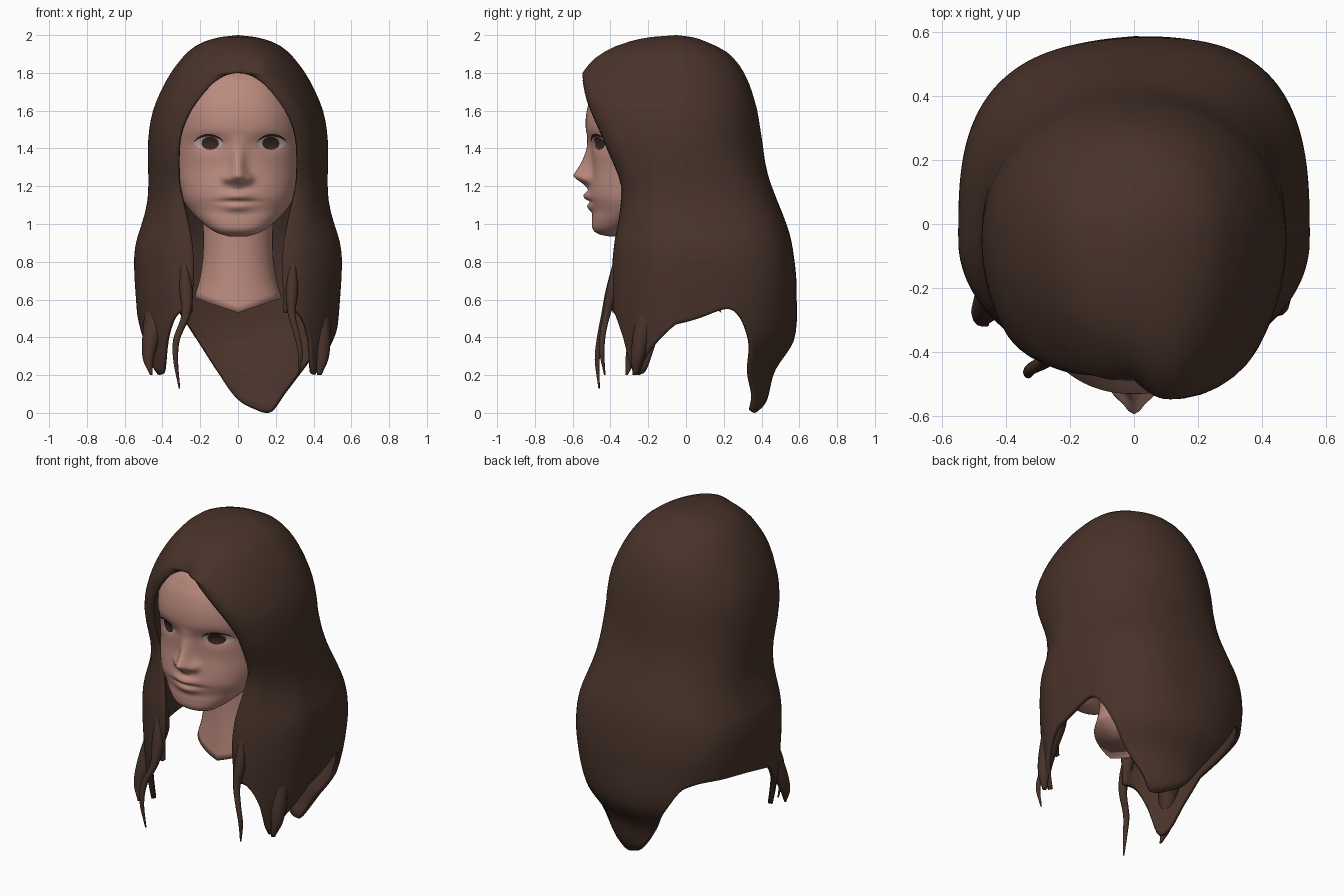
import bpy, bmesh, math

if "Cube" in bpy.data.objects:
    bpy.data.objects.remove(bpy.data.objects["Cube"])

def material(name, rgb):
    m = bpy.data.materials.new(name)
    m.diffuse_color = (*rgb, 1)
    m.use_nodes = True
    m.node_tree.nodes["Principled BSDF"].inputs["Base Color"].default_value = m.diffuse_color
    return m

HAIR = material("dark_brown_hair", (0.066, 0.033, 0.023))
SKIN = material("skin", (0.50, 0.26, 0.21))
IRIS = material("dark_iris", (0.045, 0.022, 0.017))
WHITE = material("eye_white", (0.55, 0.42, 0.38))
LASH = material("eyelash", (0.025, 0.014, 0.012))

def tab(pts, v):
    """Smooth interpolation through (key, value) pairs, clamped at the ends."""
    if v <= pts[0][0]: return pts[0][1]
    if v >= pts[-1][0]: return pts[-1][1]
    k = max(i for i in range(len(pts) - 1) if pts[i][0] <= v)
    def slope(i):
        a, b = pts[max(i - 1, 0)], pts[min(i + 1, len(pts) - 1)]
        return (b[1] - a[1]) / (b[0] - a[0])
    (x0, y0), (x1, y1) = pts[k], pts[k + 1]
    h = x1 - x0
    t = (v - x0) / h
    return (y0 * (2*t**3 - 3*t*t + 1) + y1 * (3*t*t - 2*t**3)
            + h * (slope(k) * (t**3 - 2*t*t + t) + slope(k + 1) * (t**3 - t*t)))

def spow(v, p):
    return math.copysign(abs(v) ** p, v)

def gauss(v, s):
    return math.exp(-(v / s) ** 2)

def grid_object(name, rows, mat, closed=False, cap=False):
    """Skin a list of rows (top to bottom, counter-clockwise from above)."""
    bm = bmesh.new()
    vs = [[bm.verts.new(p) for p in r] for r in rows]
    n = len(rows[0])
    for a, b in zip(vs, vs[1:]):
        for j in range(n if closed else n - 1):
            k = (j + 1) % n
            bm.faces.new((a[j], b[j], b[k], a[k]))
    if cap:
        bm.faces.new(vs[0])
        bm.faces.new(vs[-1][::-1])
    bmesh.ops.remove_doubles(bm, verts=bm.verts, dist=0.0004)
    me = bpy.data.meshes.new(name)
    bm.to_mesh(me)
    bm.free()
    me.materials.append(mat)
    me.polygons.foreach_set("use_smooth", [True] * len(me.polygons))
    ob = bpy.data.objects.new(name, me)
    bpy.context.collection.objects.link(ob)
    return ob

# ---- head: stacked rounded rings with sculpted features on the front
WIDTH = [(.935, .05), (.95, .105), (1.0, .182), (1.1, .275), (1.2, .312), (1.3, .328),
         (1.4, .337), (1.5, .337), (1.6, .325), (1.7, .285), (1.8, .2), (1.86, .05)]
FRONT = [(.935, -.41), (.945, -.46), (.97, -.492), (1.02, -.498), (1.07, -.495), (1.15, -.512),
         (1.3, -.497), (1.4, -.505), (1.5, -.53), (1.6, -.525), (1.7, -.49), (1.8, -.41), (1.86, -.25)]
BACK = [(.935, -.36), (1.0, -.2), (1.1, 0), (1.2, .1), (1.4, .2), (1.6, .2), (1.8, .05), (1.86, -.1)]
NOSE = [(1.18, 0), (1.21, .035), (1.25, .092), (1.27, .09), (1.32, .06), (1.40, .022), (1.47, 0)]
N = 2.2
EYES = (-.155, .18)

def relief(x, z):
    b = tab(NOSE, z) * gauss(x, .036 + .016 * gauss(z - 1.245, .04))
    for s in (-1, 1):
        b += .022 * gauss(x - s * .058, .022) * gauss(z - 1.235, .022)   # nostrils
    for ex in EYES:
        b -= .022 * gauss(x - ex, .085) * gauss(z - 1.43, .045)        # sockets
    lip = gauss(x, .07)
    b += lip * (.032 * gauss(z - 1.148, .026) + .024 * gauss(z - 1.09, .024))
    return b - .012 * gauss(x, .095) * gauss(z - 1.118, .009)          # mouth line

def face_y(x, z):
    w, f, k = tab(WIDTH, z), tab(FRONT, z), tab(BACK, z)
    e = max(0, 1 - abs(x / w) ** N) ** (1 / N)
    return (f + k) / 2 - (k - f) / 2 * e - relief(x, z)

rows = []
for i in range(111):
    z = 1.86 - .925 * i / 110
    w, f, k = tab(WIDTH, z), tab(FRONT, z), tab(BACK, z)
    ring = []
    for j in range(150):
        a = 2 * math.pi * j / 150
        x, c = w * spow(math.sin(a), 2 / N), math.cos(a)
        y = (f + k) / 2 - (k - f) / 2 * spow(c, 2 / N)
        if c > 0:
            y -= relief(x, z) * min(1, c * 3)
        ring.append((x, y, z))
    rows.append(ring)
grid_object("head", rows, SKIN, closed=True, cap=True)

# ---- eyes: thin plates laid on the face
def plate(name, cx, cz, hw, top, bottom, lift, mat):
    rows = []
    for v in range(5, -1, -1):
        row = []
        for j in range(25):
            u = -1 + j / 12
            z = cz + bottom(u) + (top(u) - bottom(u)) * v / 5
            x = cx + u * hw
            row.append((x, face_y(x, z) - lift, z))
        rows.append(row)
    grid_object(name, rows, mat)

def arc(h, p):
    return lambda u: h * max(0, 1 - u * u) ** p

for side, ex in zip(("left", "right"), EYES):
    plate(side + "_eye_white", ex, 1.425, .076, arc(.039, .7), arc(-.032, .7), .004, WHITE)
    plate(side + "_iris", ex + (.008 if ex < 0 else -.006), 1.425, .046, arc(.037, .5), arc(-.032, .5), .007, IRIS)
    plate(side + "_eyelash", ex, 1.427, .082, arc(.05, .7), arc(.036, .7), .009, LASH)

# ---- neck with a cut that dips at the throat
NX = [(.5, .245), (.6, .235), (.7, .205), (.85, .185), (1.15, .19)]
NY = [(.5, .2), (.6, .19), (.85, .18), (1.15, .19)]
rows = []
for i in range(17):
    ring = []
    for j in range(48):
        a = 2 * math.pi * j / 48
        low = .53 + .08 * abs(math.sin(a))
        z = 1.15 + (low - 1.15) * i / 16
        ring.append((tab(NX, z) * math.sin(a), -.01 - tab(NY, z) * math.cos(a), z))
    rows.append(ring)
grid_object("neck", rows, SKIN, closed=True, cap=True)

# ---- hair shell: open rings around the head, lower edge cut by angle
HX = [(0, .4), (.2, .48), (.4, .52), (.6, .54), (.8, .55), (.9, .54), (1.0, .51), (1.1, .483),
      (1.2, .475), (1.4, .477), (1.5, .47), (1.6, .45), (1.7, .41), (1.8, .355), (1.88, .295),
      (1.93, .243), (1.965, .18), (1.99, .09), (2.0, 0)]
HF = [(0, -.4), (.2, -.45), (.6, -.47), (.8, -.46), (1.0, -.45), (1.1, -.46), (1.2, -.49),
      (1.3, -.55), (1.4, -.615), (1.55, -.66), (1.7, -.64), (1.8, -.585), (1.88, -.52),
      (1.93, -.435), (1.965, -.325), (1.99, -.19), (2.0, -.05)]
HB = [(0, .39), (.07, .43), (.22, .47), (.39, .573), (.66, .585), (.8, .575), (.96, .545), (1.26, .434),
      (1.46, .4), (1.63, .37), (1.8, .307), (1.91, .217), (1.97, .095), (1.99, .03), (2.0, -.05)]
OPEN = [(0, .26), (.6, .26), (.75, .25), (.9, .26), (1.0, .28), (1.1, .305), (1.2, .333),
        (1.4, .338), (1.5, .318), (1.6, .268), (1.7, .188), (1.74, .148), (1.78, .085), (1.795, .04), (1.8, 0)]
SQUARE = [(.2, 2.1), (.45, 2.6), (.7, 3), (1.0, 2.8), (1.4, 2.1)]
HEM = [(28, .53), (37, .52), (45, .4), (50, .24), (54, .2), (60, .27), (70, .35), (82, .43), (95, .5), (107, .55),
       (115, .5), (124, .37), (138, .19), (145, .1), (151, .015), (157, 0), (166, .015), (180, .07), (191, .2),
       (201, .4), (211, .55), (240, .59), (268, .55), (285, .41), (297, .24), (304, .2), (309, .24),
       (315, .4), (323, .52), (332, .53)]
CY = -.05
LEVELS = [2, 1.997, 1.99, 1.98, 1.965, 1.94, 1.91, 1.88, 1.84, 1.815, 1.8, 1.797, 1.79, 1.78, 1.76, 1.74, 1.7,
          1.65, 1.6, 1.55, 1.5, 1.45, 1.4, 1.33, 1.26, 1.2, 1.13, 1.06, 1.0, .95]
COLS = 140

def hair_point(t, z):
    w = tab(HX, z)
    start = math.asin(min(1, max(0, tab(OPEN, z)) / w)) if w > .001 and z < 1.8 else 0
    a = start + (2 * math.pi - 2 * start) * t
    c, s = math.cos(a), math.sin(a)
    n = tab(SQUARE, z) if c < 0 else 2
    x = w * spow(s, 2 / n)
    if c > 0:
        y = CY - (CY - tab(HF, z)) * c
        # fringe is swept fuller on one side
        left = min(1, max(0, (.16 - x) / .22))
        left = left * left * (3 - 2 * left)
        y += .085 * left * c * min(1, max(0, (z - 1.3) / .3)) * min(1, (2 - z) / .1)
    else:
        y = CY + (tab(HB, z) - CY) * spow(-c, 2 / n)
        y += .08 * min(0, x) * -c * min(1, max(0, (1.4 - z) / .4))
    # roll the front edge inward
    d = min(t, 1 - t)
    k = 1 - .07 * max(0, 1 - d / .05) ** 2 * min(1, max(0, (1.88 - z) / .1))
    return (x * k, CY + (y - CY) * k, z)

rows = [[hair_point(j / COLS, z) for j in range(COLS + 1)] for z in LEVELS]
for i in range(1, 23):
    rows.append([hair_point(j / COLS, .95 + (tab(HEM, 28 + 304 * j / COLS) - .95) * i / 22)
                 for j in range(COLS + 1)])
hair = grid_object("hair", rows, HAIR)
mod = hair.modifiers.new("thickness", "SOLIDIFY")
mod.thickness = .025
mod.offset = -1

# ---- loose strands and side locks: tapered tubes given as (z, x, y, radius)
def strand(name, pts):
    cols = [[(p[0], p[c]) for p in pts] for c in (1, 2, 3)]
    rows = []
    for i in range(29):
        z = pts[-1][0] + (pts[0][0] - pts[-1][0]) * i / 28
        x, y, r = (tab(c, z) for c in cols)
        rows.append([(x + r * math.sin(a * math.pi / 6), y - r * math.cos(a * math.pi / 6), z)
                     for a in range(12)])
    grid_object(name, rows, HAIR, closed=True, cap=True)

strand("left_front_strand", [(.13, -.31, -.46, .004), (.28, -.33, -.47, .013), (.39, -.325, -.455, .018),
                             (.52, -.275, -.425, .024), (.65, -.275, -.39, .035), (.85, -.29, -.36, .012)])
strand("right_front_strand", [(.2, .32, -.43, .004), (.32, .33, -.445, .013), (.42, .31, -.44, .016),
                              (.52, .285, -.42, .02), (.65, .285, -.39, .032), (.85, .29, -.36, .012)])
strand("left_side_lock", [(.2, -.46, -.315, .006), (.29, -.475, -.29, .03), (.42, -.455, -.25, .05),
                          (.6, -.42, -.18, .06), (.75, -.4, -.15, .02)])
strand("right_side_lock", [(.2, .43, -.27, .012), (.29, .445, -.255, .035), (.42, .44, -.23, .05),
                           (.6, .42, -.18, .06), (.75, .4, -.15, .02)])
